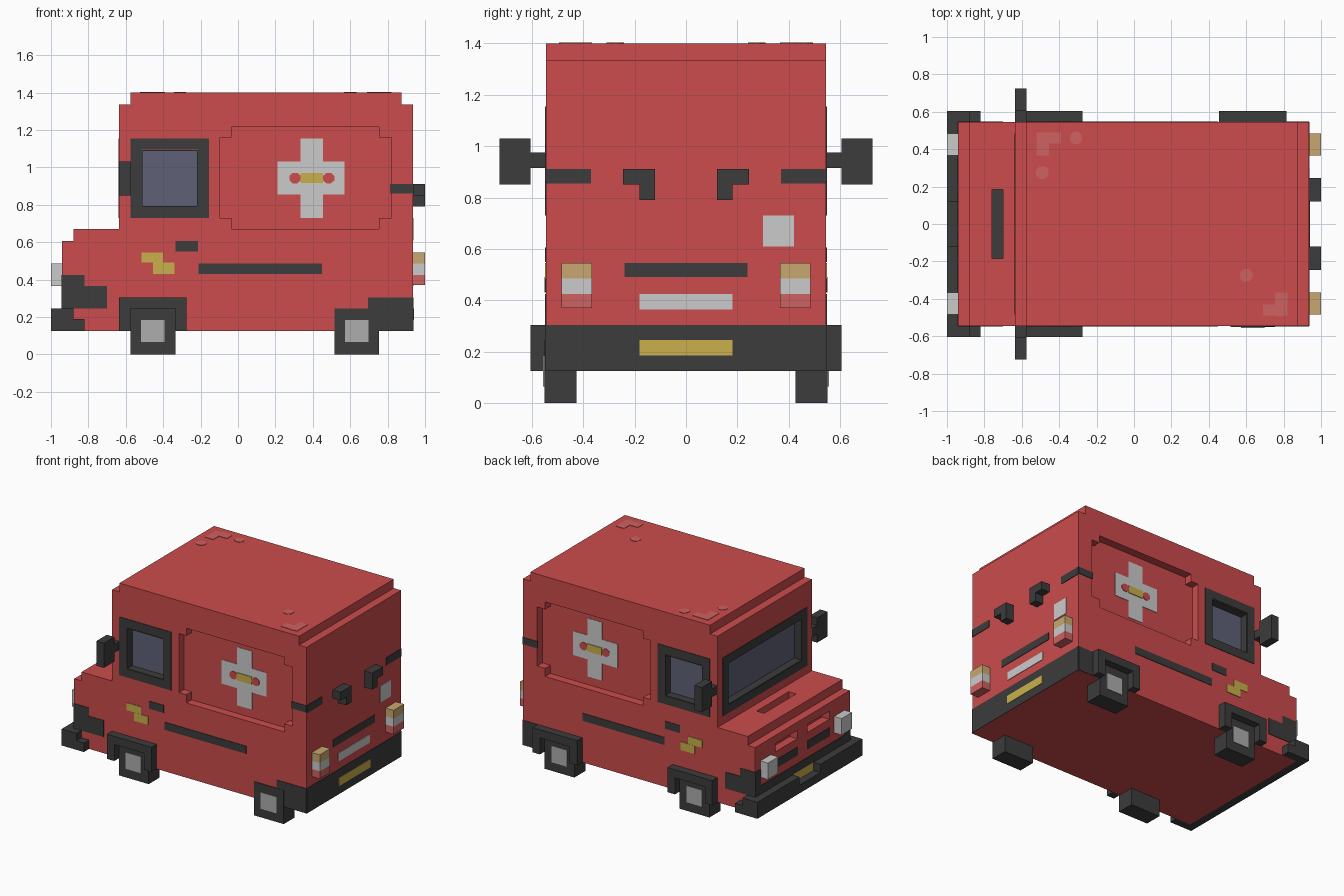
import bpy, bmesh, math

if "Cube" in bpy.data.objects:
    bpy.data.objects.remove(bpy.data.objects["Cube"])

def mat(name, r, g, b):
    lin = lambda c: ((c / 255 + 0.055) / 1.055) ** 2.4
    m = bpy.data.materials.new(name)
    m.diffuse_color = (lin(r), lin(g), lin(b), 1)
    m.use_nodes = True
    m.node_tree.nodes["Principled BSDF"].inputs["Base Color"].default_value = m.diffuse_color
    return m

RED = mat("red paint", 204, 75, 76)
DARK = mat("dark trim", 60, 60, 60)
GLASS = mat("blue grey glass", 94, 97, 119)
WHITE = mat("pale grey", 203, 203, 203)
HUB = mat("hub grey", 174, 174, 174)
TAN = mat("tan lamp", 201, 167, 112)
YELLOW = mat("yellow", 201, 176, 76)
LIGHT = mat("light red", 207, 98, 98)

W = 0.545          # half body width
NOSE, TAIL = -0.94, 0.935
T = 0.004          # thickness of painted plates

def prism(name, pts, lo, hi, m, axis="y"):
    """Extrude a closed 2D profile along an axis (x: pts are y,z; y: x,z; z: x,y)."""
    place = {"x": lambda p, d: (d, p[0], p[1]), "y": lambda p, d: (p[0], d, p[1]),
             "z": lambda p, d: (p[0], p[1], d)}[axis]
    bm = bmesh.new()
    a = [bm.verts.new(place(p, lo)) for p in pts]
    b = [bm.verts.new(place(p, hi)) for p in pts]
    bm.faces.new(a)
    bm.faces.new(b[::-1])
    for i in range(len(pts)):
        j = (i + 1) % len(pts)
        bm.faces.new((a[i], b[i], b[j], a[j]))
    bmesh.ops.recalc_face_normals(bm, faces=bm.faces)
    me = bpy.data.meshes.new(name)
    bm.to_mesh(me)
    bm.free()
    if m:
        me.materials.append(m)
    ob = bpy.data.objects.new(name, me)
    bpy.context.collection.objects.link(ob)
    return ob

def rect(a0, a1, b0, b1):
    return [(a0, b0), (a1, b0), (a1, b1), (a0, b1)]

def box(name, x0, x1, y0, y1, z0, z1, m):
    return prism(name, rect(x0, x1, y0, y1), z0, z1, m, "z")

def cut(pts, lo, hi, axis):
    """Carve a recess out of the body."""
    c = prism("recess_cutter", pts, lo, hi, None, axis)
    c.hide_render = True
    mod = body.modifiers.new("recess", "BOOLEAN")
    mod.operation, mod.solver, mod.object = "DIFFERENCE", "EXACT", c
    bpy.context.view_layer.objects.active = body
    bpy.ops.object.modifier_apply(modifier=mod.name)
    bpy.data.objects.remove(c)

def frame(name, a0, a1, b0, b1, lo, hi, axis, t=0.06):
    """Four bars around an opening."""
    for i, r in enumerate([(a0, a1, b0, b0 + t), (a0, a1, b1 - t, b1),
                           (a0, a0 + t, b0 + t, b1 - t), (a1 - t, a1, b0 + t, b1 - t)]):
        prism(f"{name}_{i}", rect(*r), lo, hi, DARK, axis)

def side_paint(name, s, x0, x1, z0, z1, m, y=W, t=T):
    prism(name, rect(x0, x1, z0, z1), s * (y - T), s * (y + t), m)

def rear_paint(name, y0, y1, z0, z1, m, t=T):
    prism(name, rect(y0, y1, z0, z1), TAIL - T, TAIL + t, m, "x")

def nose_paint(name, y0, y1, z0, z1, m):
    prism(name, rect(y0, y1, z0, z1), NOSE - T, NOSE + T, m, "x")

# Body shell from the stepped side profile
body = prism("body", [(NOSE, 0.125), (NOSE, 0.605), (-0.88, 0.605), (-0.88, 0.67),
                      (-0.635, 0.67), (-0.635, 1.335), (-0.575, 1.335), (-0.575, 1.4),
                      (0.875, 1.4), (0.875, 1.335), (TAIL, 1.335), (TAIL, 0.125)], -W, W, RED)

# Recesses: side panels, side windows, windscreen, hood vent, nose slots
panel = [(-0.035, 0.67), (0.755, 0.67), (0.755, 0.73), (0.82, 0.73), (0.82, 1.16), (0.755, 1.16),
         (0.755, 1.215), (-0.035, 1.215), (-0.035, 1.16), (-0.095, 1.16), (-0.095, 0.73), (-0.035, 0.73)]
for s in (-1, 1):
    cut(panel, s * (W - 0.06), s * 0.7, "y")
    cut(rect(-0.515, -0.215, 0.79, 1.09), s * (W - 0.06), s * 0.7, "y")
    cut(rect(s * 0.06, s * 0.31, 0.485, 0.545), -1.1, NOSE + 0.06, "x")
cut(rect(-0.425, 0.425, 0.79, 1.095), -0.8, -0.575, "x")
cut(rect(-0.76, -0.70, -0.185, 0.185), 0.61, 0.8, "z")
box("hood_vent_floor", -0.76, -0.70, -0.185, 0.185, 0.607, 0.614, DARK)

# Windscreen: rim plate, dark lining and glass
frame("windscreen_frame", -0.485, 0.485, 0.73, 1.155, -0.635 - T, -0.635 + T, "x")
frame("windscreen_lining", -0.427, 0.427, 0.788, 1.097, -0.637, -0.573, "x", 0.006)
prism("windscreen_glass", rect(-0.425, 0.425, 0.79, 1.095), -0.579, -0.571, GLASS, "x")

for s, tag in ((-1, "right"), (1, "left")):
    # Side window
    frame(f"{tag}_window_frame", -0.575, -0.155, 0.73, 1.155, s * (W - T), s * (W + T), "y")
    frame(f"{tag}_window_lining", -0.517, -0.213, 0.788, 1.092, s * (W - 0.062), s * (W + 0.002), "y", 0.006)
    side_paint(f"{tag}_window_glass", s, -0.515, -0.215, 0.79, 1.09, GLASS, W - 0.06)

    # Plain cross marking on the recessed panel
    cross = [(0.335, 0.73), (0.455, 0.73), (0.455, 0.855), (0.57, 0.855), (0.57, 1.03), (0.455, 1.03),
             (0.455, 1.155), (0.335, 1.155), (0.335, 1.03), (0.21, 1.03), (0.21, 0.855), (0.335, 0.855)]
    prism(f"{tag}_cross", cross, s * (W - 0.064), s * (W - 0.057), WHITE)
    side_paint(f"{tag}_cross_bar", s, 0.335, 0.455, 0.915, 0.97, YELLOW, W - 0.056)
    for x in (0.305, 0.485):
        dot = [(x + 0.033 * math.cos(k * math.pi / 4 + math.pi / 8),
                0.9425 + 0.03 * math.sin(k * math.pi / 4 + math.pi / 8)) for k in range(8)]
        prism(f"{tag}_cross_dot", dot, s * (W - 0.06), s * (W - 0.053), RED)

    # Side stripes and marks
    side_paint(f"{tag}_long_strip", s, -0.21, 0.45, 0.43, 0.485, DARK)
    side_paint(f"{tag}_door_handle", s, -0.335, -0.215, 0.55, 0.605, DARK)
    side_paint(f"{tag}_mark_upper", s, -0.515, -0.40, 0.49, 0.545, YELLOW)
    side_paint(f"{tag}_mark_lower", s, -0.455, -0.34, 0.43, 0.49, YELLOW, t=T + 0.001)
    side_paint(f"{tag}_hinge_strip", s, 0.815, TAIL, 0.86, 0.91, DARK)
    side_paint(f"{tag}_rear_corner_trim", s, 0.695, TAIL, 0.125, 0.305, DARK)
    side_paint(f"{tag}_front_corner_trim", s, NOSE, -0.82, 0.245, 0.425, DARK)
    side_paint(f"{tag}_front_trim_tail", s, -0.82, -0.70, 0.245, 0.365, DARK)

    # Wing mirror
    box(f"{tag}_mirror_arm", -0.635, -0.575, s * 0.54, s * 0.61, 0.915, 0.975, DARK)
    box(f"{tag}_mirror", -0.635, -0.575, s * 0.605, s * 0.725, 0.85, 1.03, DARK)

    # Wheels with square hubs
    for x, end in ((-0.455, "front"), (0.635, "rear")):
        box(f"{tag}_{end}_wheel", x - 0.12, x + 0.12, s * 0.425, s * 0.551, 0, 0.245, DARK)
        side_paint(f"{tag}_{end}_hub", s, x - 0.063, x + 0.063, 0.065, 0.185, HUB, 0.552)

    # Wheel arches (the right rear wheel has none)
    for x, end in ((-0.455, "front"), (0.635, "rear")):
        if s < 0 and end == "rear":
            continue
        arch = [(x - 0.18, 0.125), (x - 0.18, 0.305), (x + 0.18, 0.305), (x + 0.18, 0.125),
                (x + 0.12, 0.125), (x + 0.12, 0.245), (x - 0.12, 0.245), (x - 0.12, 0.125)]
        prism(f"{tag}_{end}_wheel_arch", arch, s * 0.54, s * 0.605, DARK)

    # Front bumper end, upper half and headlight
    prism(f"{tag}_bumper_end", [(-1, 0.125), (-0.82, 0.125), (-0.82, 0.19), (-0.88, 0.19),
                                (-0.88, 0.245), (-1, 0.245)], s * 0.545, s * 0.605, DARK)
    box(f"{tag}_bumper_upper", -1, NOSE, s * 0.12, s * 0.545, 0.185, 0.245, DARK)
    box(f"{tag}_headlight", -1, NOSE, s * 0.365, s * 0.485, 0.365, 0.485, WHITE)
    nose_paint(f"{tag}_nose_bar", s * 0.06, s * 0.31, 0.365, 0.425, DARK)
    nose_paint(f"{tag}_nose_corner", s * 0.485, s * W, 0.305, 0.425, DARK)

    # Rear lamp in three colour bands
    for n, z0, z1, m in (("red", 0.37, 0.425, LIGHT), ("clear", 0.425, 0.485, WHITE), ("amber", 0.485, 0.545, TAN)):
        box(f"{tag}_tail_lamp_{n}", TAIL, 1, s * 0.365, s * 0.485, z0, z1, m)

    # Rear door handle and hinge strip
    prism(f"{tag}_rear_handle", [(s * 0.12, 0.79), (s * 0.18, 0.79), (s * 0.18, 0.85), (s * 0.245, 0.85),
                                 (s * 0.245, 0.91), (s * 0.12, 0.91)], TAIL, 1, DARK, "x")
    rear_paint(f"{tag}_rear_hinge", s * 0.37, s * W, 0.855, 0.91, DARK)

# Front bumper centre with plate
box("bumper_lower", -1, NOSE, -0.545, 0.545, 0.125, 0.185, DARK)
nose_paint("nose_trim", -W, W, 0.245, 0.305, DARK)
nose_paint("front_plate", -0.12, 0.12, 0.185, 0.245, YELLOW)

# Rear paintwork
rear_paint("rear_bumper", -W, W, 0.125, 0.305, DARK)
rear_paint("rear_plate", -0.18, 0.18, 0.185, 0.245, YELLOW, T + 0.003)
rear_paint("rear_pale_strip", -0.18, 0.18, 0.365, 0.425, WHITE)
rear_paint("rear_dark_strip", -0.24, 0.24, 0.49, 0.545, DARK)
rear_paint("rear_sticker", 0.30, 0.42, 0.61, 0.73, WHITE)

# Faded spots on the roof, point-symmetric about the roof centre
for s in (-1, 1):
    for x, y in ((-0.635, 0.46), (-0.455, 0.275)):
        dot = [(0.145 + s * (x + 0.0) + 0.036 * math.cos(k * math.pi / 4 + math.pi / 8),
                s * y + 0.036 * math.sin(k * math.pi / 4 + math.pi / 8)) for k in range(8)]
        if s > 0:   # the front group is mirrored lengthwise
            dot = [(p[0] + (0.18 if y > 0.4 else -0.18), p[1]) for p in dot]
        prism("roof_spot", dot, 1.396, 1.403, LIGHT, "z")
    cx = -0.455 if s > 0 else 0.755
    ox = -1 if s > 0 else 1
    ell = [(cx + ox * 0.065, s * 0.49), (cx - ox * 0.065, s * 0.49), (cx - ox * 0.065, s * 0.43),
           (cx, s * 0.43), (cx, s * 0.365), (cx + ox * 0.065, s * 0.365)]
    prism("roof_patch", ell, 1.396, 1.403, LIGHT, "z")
